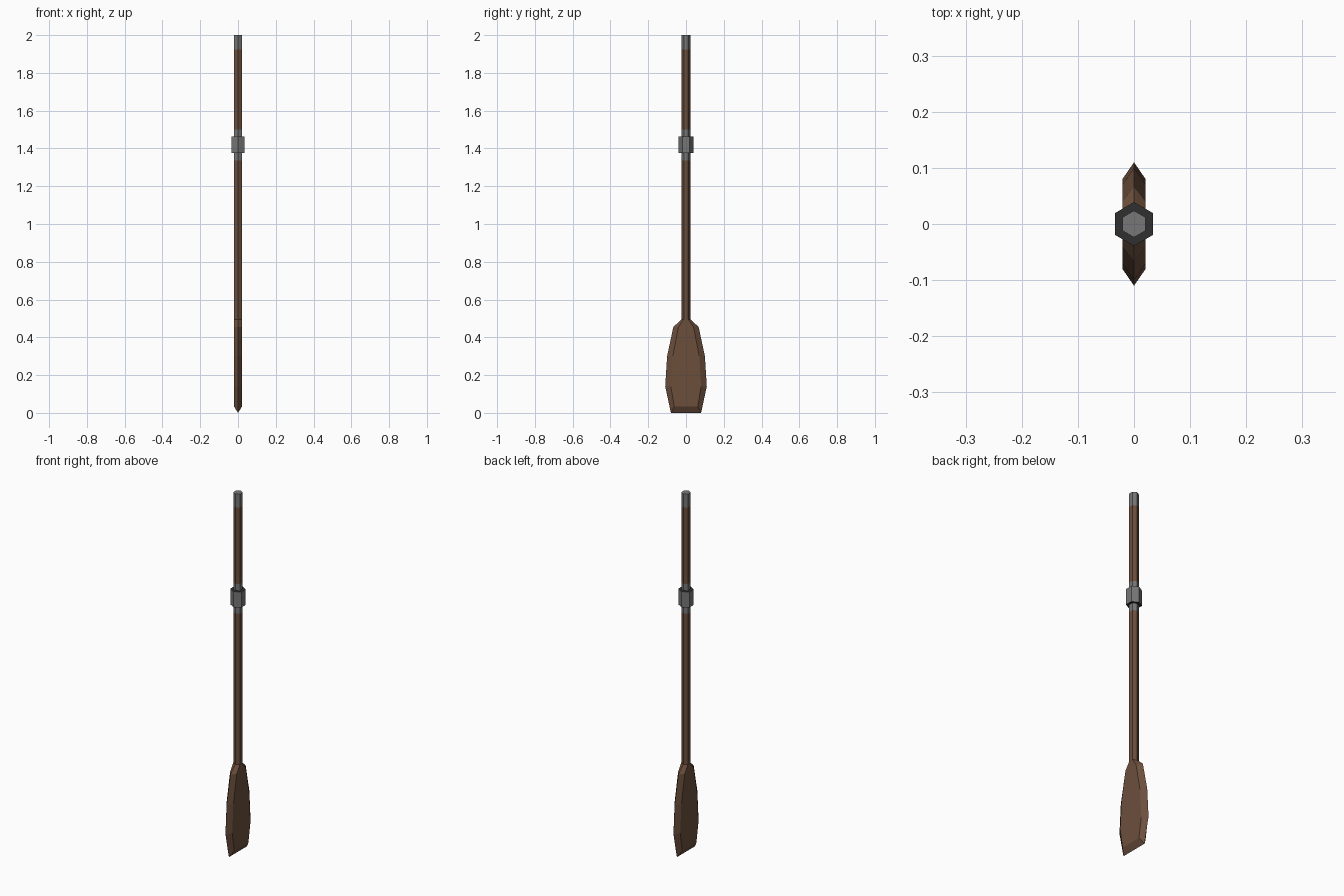
import bpy, bmesh

if "Cube" in bpy.data.objects:
    bpy.data.objects.remove(bpy.data.objects["Cube"])

def material(name, rgb):
    m = bpy.data.materials.new(name)
    m.diffuse_color = (*rgb, 1)
    m.use_nodes = True
    m.node_tree.nodes["Principled BSDF"].inputs["Base Color"].default_value = m.diffuse_color
    return m

wood = material("brown wood", (0.150, 0.078, 0.046))
metal = material("grey metal", (0.185, 0.185, 0.185))
dark = material("dark metal", (0.03, 0.03, 0.03))

def loft(name, levels, mats, rule):
    """Six-sided loft; level = (ridge z, ridge y, flat z, flat y, half thickness)."""
    bm = bmesh.new()
    rings = []
    for rz, ry, fz, fy, t in levels:
        pts = [(0, ry, rz), (-t, fy, fz), (-t, -fy, fz),
               (0, -ry, rz), (t, -fy, fz), (t, fy, fz)]
        rings.append([bm.verts.new(p) for p in pts])
    for a, b in zip(rings, rings[1:]):
        for i in range(6):
            j = (i + 1) % 6
            bm.faces.new((a[i], a[j], b[j], b[i]))
    # end caps, split along the ridge line so that they stay flat
    for r in (rings[0], rings[-1]):
        bm.faces.new(r[:4])
        bm.faces.new(r[3:] + r[:1])
    bmesh.ops.recalc_face_normals(bm, faces=bm.faces)
    for f in bm.faces:
        f.material_index = rule(f)
    me = bpy.data.meshes.new(name)
    bm.to_mesh(me)
    bm.free()
    for m in mats:
        me.materials.append(m)
    ob = bpy.data.objects.new(name, me)
    bpy.context.collection.objects.link(ob)
    return ob

def hexagon(z, r):
    return (z, r, z, r / 2, r * 0.866)

# blade and shaft in one loft, with metal bands on the shaft
R = 0.0238
levels = [(0.0, 0.08, 0.033, 0.062, R * 0.866),
          (0.14, 0.11, 0.14, 0.08, R * 0.866),
          (0.30, 0.10, 0.30, 0.07, R * 0.866),
          (0.455, 0.067, 0.455, 0.04, R * 0.866)]
levels += [hexagon(z, R) for z in (0.495, 1.335, 1.50, 1.925, 2.0)]

def band(f):
    z = f.calc_center_median().z
    return int(1.335 < z < 1.50 or z > 1.925)

loft("oar_blade_and_shaft", levels, [wood, metal], band)

# collar around the shaft, with dark end faces
loft("collar", [hexagon(1.375, 0.039), hexagon(1.462, 0.039)], [metal, dark],
     lambda f: int(abs(f.normal.z) > 0.5))
